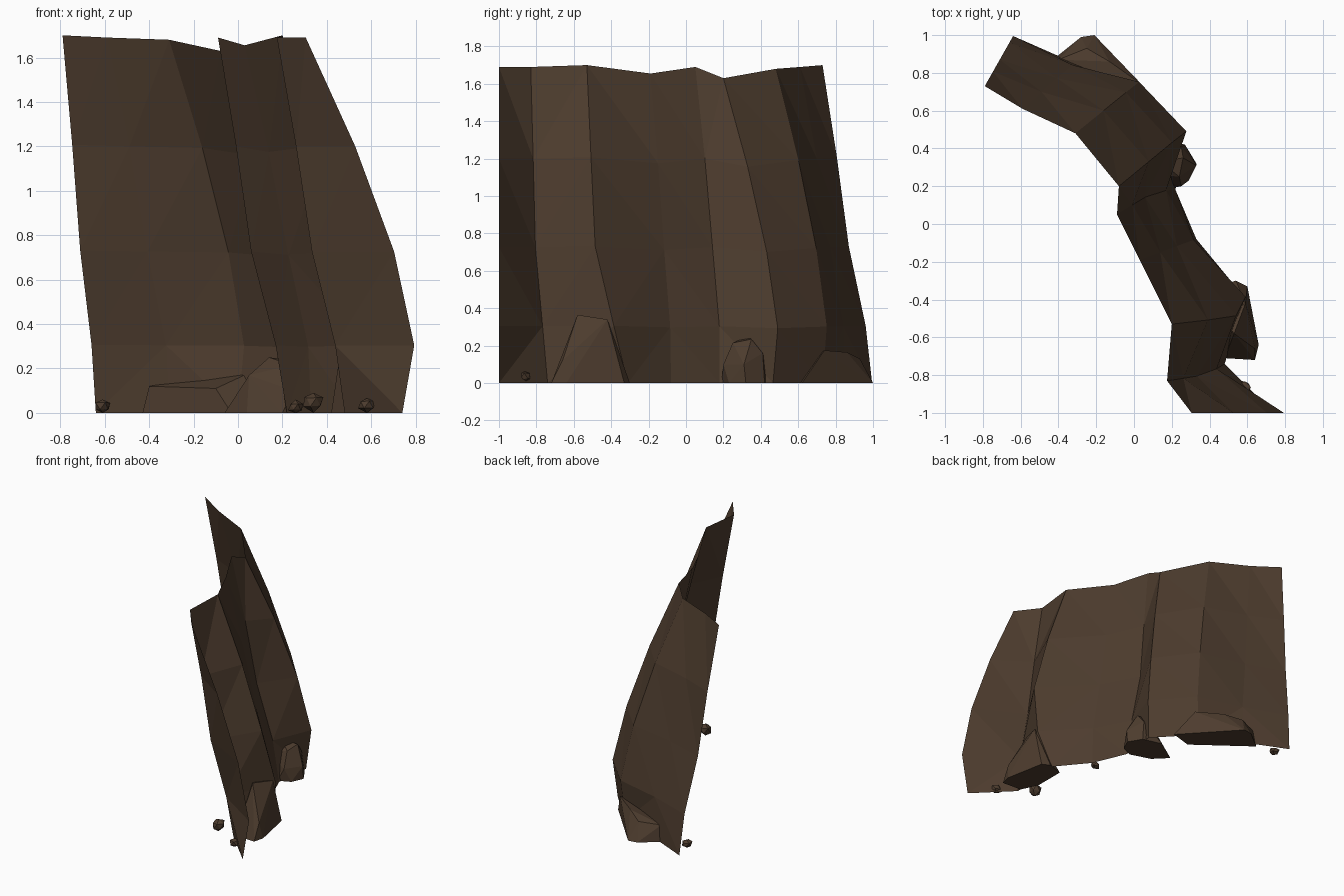
import bpy, bmesh, random
from mathutils import Vector

if "Cube" in bpy.data.objects:
    bpy.data.objects.remove(bpy.data.objects["Cube"])

random.seed(4)

stone = bpy.data.materials.new("brown_stone")
stone.diffuse_color = (0.074, 0.045, 0.027, 1)
stone.use_nodes = True
stone.node_tree.nodes["Principled BSDF"].inputs["Base Color"].default_value = stone.diffuse_color


def make_object(name, bm):
    mesh = bpy.data.meshes.new(name)
    bm.to_mesh(mesh)
    bm.free()
    mesh.materials.append(stone)
    obj = bpy.data.objects.new(name, mesh)
    bpy.context.collection.objects.link(obj)
    return obj


# Cliff sheet: each ridge runs from a top point to a foot, with a sideways bulge
ridges = [
    ((-0.79, 0.73, 1.70), (-0.64, 0.995), (0, 0)),
    ((-0.59, 0.61, 1.69), (-0.31, 0.85), (0.09, 0.09)),
    ((-0.31, 0.48, 1.68), (0.00, 0.73), (0.27, 0.22)),
    ((-0.08, 0.20, 1.63), (0.25, 0.465), (0.28, 0.24)),
    ((-0.09, 0.05, 1.69), (0.22, 0.18), (-0.04, 0.06)),
    ((0.03, -0.19, 1.655), (0.33, -0.08), (0.10, 0.04)),
    ((0.20, -0.53, 1.70), (0.52, -0.31), (0.45, -0.19)),
    ((0.175, -0.83, 1.69), (0.48, -0.74), (-0.01, -0.06)),
    ((0.305, -1.0, 1.69), (0.74, -1.0), (0.44, 0)),
]
# Height fraction, straight run-out, share of the bulge
rows = [(1, 0, 0), (0.71, 0.29, 0.22), (0.43, 0.53, 0.38), (0.18, 0.87, 0.25), (0, 1, 0)]

bm = bmesh.new()
grid = []
for top, foot, bulge in ridges:
    line = []
    for height, run, share in rows:
        line.append(bm.verts.new((top[0] + (foot[0] - top[0]) * run + bulge[0] * share,
                                  top[1] + (foot[1] - top[1]) * run + bulge[1] * share,
                                  top[2] * height)))
    grid.append(line)
for a, b in zip(grid, grid[1:]):
    for i in range(len(rows) - 1):
        bm.faces.new((a[i], b[i], b[i + 1], a[i + 1]))
bmesh.ops.triangulate(bm, faces=bm.faces[:], quad_method='SHORT_EDGE')
bm.normal_update()
if sum((f.normal * f.calc_area() for f in bm.faces), Vector()).x < 0:
    bmesh.ops.reverse_faces(bm, faces=bm.faces[:])
make_object("cliff_wall", bm)


# Boulders: hull of a flat footprint and a few crown points
def boulder(name, footprint, crown):
    bm = bmesh.new()
    for x, y in footprint:
        bm.verts.new((x, y, 0))
    for p in crown:
        bm.verts.new(p)
    bmesh.ops.convex_hull(bm, input=bm.verts[:])
    loose = [v for v in bm.verts if not v.link_faces]
    bmesh.ops.delete(bm, geom=loose, context='VERTS')
    bmesh.ops.recalc_face_normals(bm, faces=bm.faces[:])
    make_object(name, bm)


boulder("right_boulder",
        [(0.42, -0.34), (0.54, -0.30), (0.60, -0.33), (0.66, -0.64), (0.64, -0.72), (0.48, -0.71), (0.42, -0.58)],
        [(0.59, -0.42, 0.34), (0.53, -0.58, 0.365), (0.47, -0.50, 0.34), (0.64, -0.66, 0.12)])
boulder("middle_boulder",
        [(-0.06, 0.34), (0.04, 0.24), (0.20, 0.19), (0.29, 0.23), (0.33, 0.32), (0.27, 0.42), (0.12, 0.46)],
        [(0.14, 0.33, 0.25), (0.05, 0.27, 0.17), (0.24, 0.25, 0.215), (0.26, 0.35, 0.235),
         (0.33, 0.31, 0.10), (0.25, 0.41, 0.16), (0.25, 0.20, 0.10)])
boulder("left_boulder",
        [(-0.43, 0.87), (-0.28, 0.99), (-0.21, 1.0), (0.14, 0.62), (-0.03, 0.57)],
        [(-0.40, 0.87, 0.12), (-0.13, 0.86, 0.165), (0.04, 0.74, 0.175), (-0.10, 0.64, 0.11),
         (-0.25, 0.93, 0.13)])


# Pebbles: small jittered icospheres on the ground
def pebble(name, x, y, width, height):
    bm = bmesh.new()
    bmesh.ops.create_icosphere(bm, subdivisions=1, radius=1)
    for v in bm.verts:
        v.co *= random.uniform(0.8, 1.15)
    low = min(v.co.z for v in bm.verts)
    high = max(v.co.z for v in bm.verts)
    for v in bm.verts:
        v.co = (x + v.co.x * width / 2, y + v.co.y * width / 2,
                (v.co.z - low) / (high - low) * height)
    make_object(name, bm)


for i, args in enumerate([(-0.61, 0.86, 0.08, 0.06), (0.26, -0.13, 0.07, 0.06),
                          (0.34, -0.72, 0.10, 0.09), (0.58, -0.865, 0.08, 0.065)]):
    pebble("pebble_%d" % (i + 1), *args)
